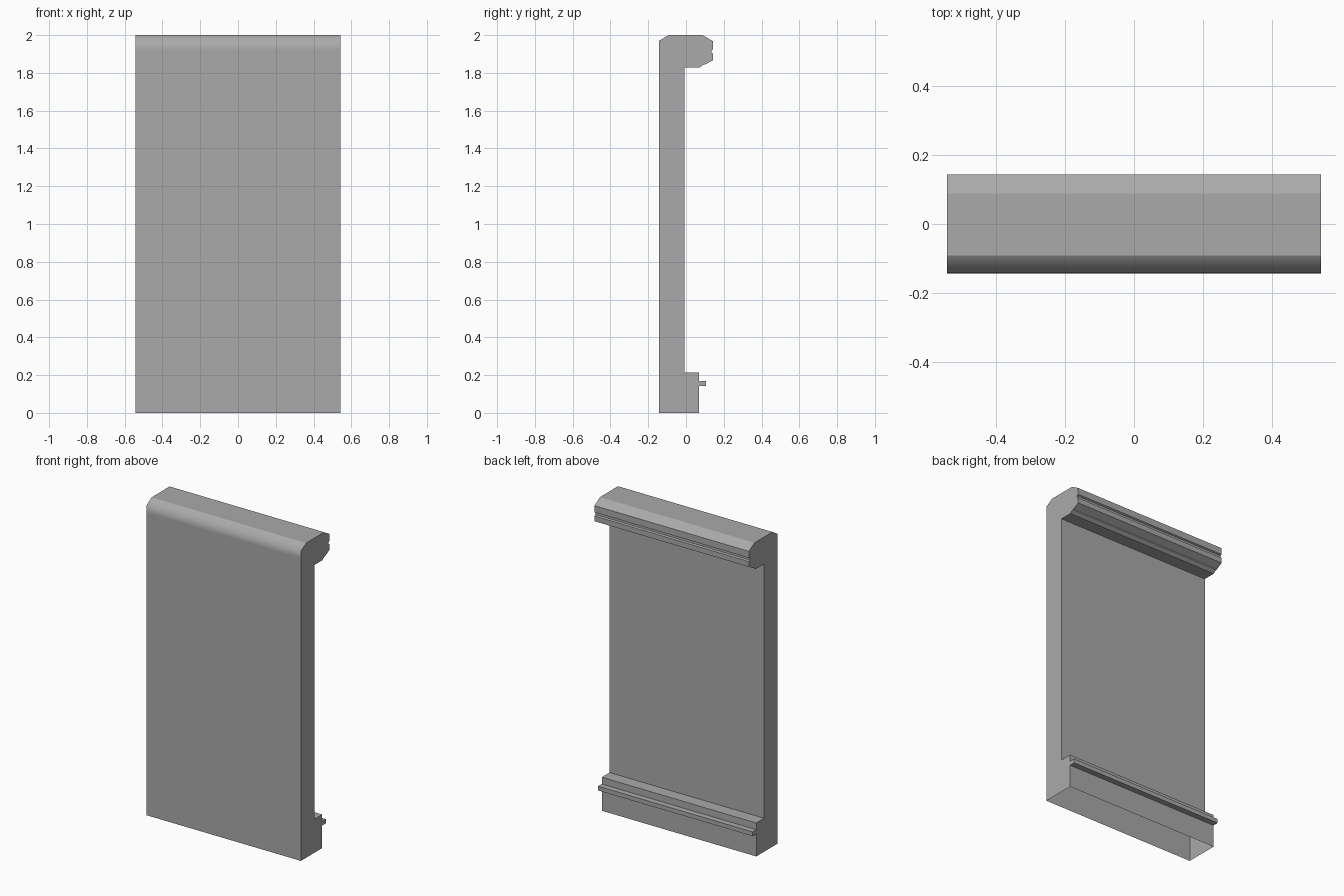
import bpy, bmesh

if "Cube" in bpy.data.objects:
    bpy.data.objects.remove(bpy.data.objects["Cube"], do_unlink=True)

HALF_WIDTH = 0.543

# Single plain grey finish
grey = bpy.data.materials.new("plain_grey")
grey.use_nodes = True
colour = (0.4, 0.4, 0.4, 1)
grey.diffuse_color = colour
grey.node_tree.nodes["Principled BSDF"].inputs["Base Color"].default_value = colour

# Side outline as (y, z): front, rounded top, rear moulding, recess, foot with bead
front = [(-0.144, 0), (-0.144, 1.925), (-0.142, 1.97), (-0.092, 2)]
cap = [(0.088, 2), (0.144, 1.967), (0.144, 1.925), (0.134, 1.92), (0.134, 1.907),
       (0.144, 1.902), (0.144, 1.868), (0.106, 1.847), (0.09, 1.842),
       (0.072, 1.828), (-0.008, 1.828)]
foot = [(-0.008, 0.213), (0.07, 0.213), (0.07, 0.17), (0.107, 0.17),
        (0.107, 0.143), (0.07, 0.143), (0.07, 0)]

# Extrude the outline across the width
bm = bmesh.new()
verts = [bm.verts.new((-HALF_WIDTH, y, z)) for y, z in front + cap + foot]
end = bm.faces.new(verts)
result = bmesh.ops.extrude_face_region(bm, geom=[end], use_keep_orig=True)
moved = [v for v in result["geom"] if isinstance(v, bmesh.types.BMVert)]
bmesh.ops.translate(bm, verts=moved, vec=(2 * HALF_WIDTH, 0, 0))
bmesh.ops.recalc_face_normals(bm, faces=bm.faces)

# The foot is open underneath
underside = [f for f in bm.faces if f.normal.z < -0.9 and f.calc_center_median().z < 0.01]
bmesh.ops.delete(bm, geom=underside, context="FACES_ONLY")

# Only the front top edge is softly shaded
for face in bm.faces:
    face.smooth = True
for edge in bm.edges:
    a, b = edge.verts
    along = abs(a.co.x - b.co.x) > HALF_WIDTH
    edge.smooth = along and a.co.y < -0.1 and 1.95 < a.co.z < 1.99

mesh = bpy.data.meshes.new("moulded_panel")
bm.to_mesh(mesh)
bm.free()
mesh.materials.append(grey)
panel = bpy.data.objects.new("moulded_panel", mesh)
bpy.context.collection.objects.link(panel)
